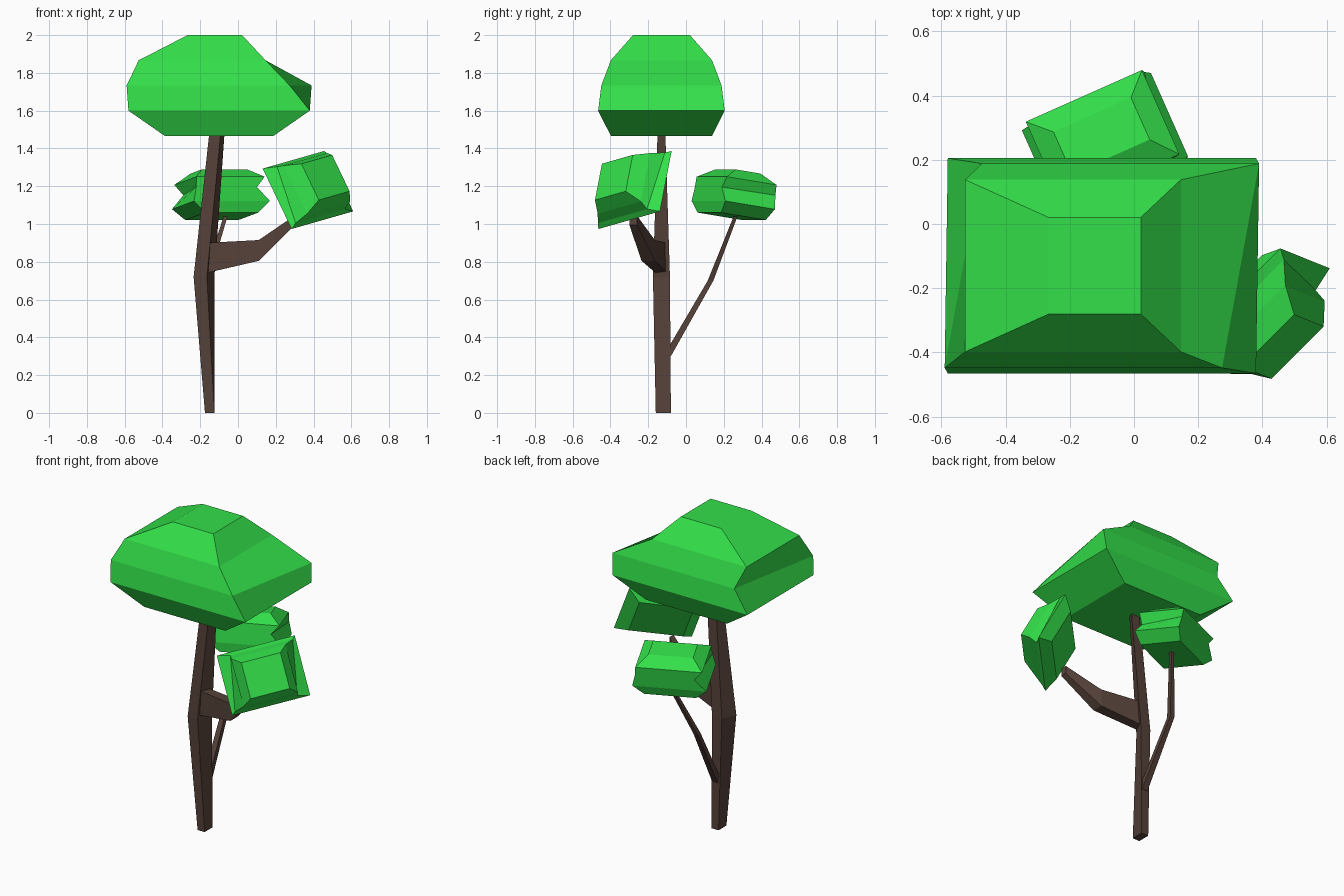
import bpy
import bmesh
from mathutils import Vector

cube = bpy.data.objects.get("Cube")
if cube:
    bpy.data.objects.remove(cube, do_unlink=True)

RIGHT, BACK, UP = Vector((1, 0, 0)), Vector((0, 1, 0)), Vector((0, 0, 1))


def make_material(name, red, green, blue):
    material = bpy.data.materials.new(name)
    material.use_nodes = True
    material.diffuse_color = (red, green, blue, 1)
    shader = material.node_tree.nodes["Principled BSDF"]
    shader.inputs["Base Color"].default_value = material.diffuse_color
    shader.inputs["Roughness"].default_value = 0.9
    return material


leaf_green = make_material("leaf green", 0.033, 0.74, 0.068)
dark_bark = make_material("dark bark", 0.093, 0.054, 0.042)


def four_corners(centre, along, across, length, depth, skew=0):
    """Corners of a rectangle whose two long sides slide apart by the skew."""
    corners = []
    for side_along, side_across in ((-1, -1), (1, -1), (1, 1), (-1, 1)):
        slide = side_along * length / 2 + side_across * skew
        corners.append(centre + along * slide + across * side_across * depth / 2)
    return corners


def skin_rings(name, rings, material):
    """Join the rings into one closed, flat-shaded solid."""
    bm = bmesh.new()
    loops = [[bm.verts.new(corner) for corner in ring] for ring in rings]
    for lower, upper in zip(loops, loops[1:]):
        for side in range(len(lower)):
            bm.faces.new((lower[side - 1], lower[side], upper[side], upper[side - 1]))
    bm.faces.new(loops[0])
    bm.faces.new(loops[-1])
    bmesh.ops.recalc_face_normals(bm, faces=bm.faces)
    mesh = bpy.data.meshes.new(name)
    bm.to_mesh(mesh)
    bm.free()
    mesh.materials.append(material)
    part = bpy.data.objects.new(name, mesh)
    bpy.context.collection.objects.link(part)


def make_limb(name, along, across, *sections):
    """Tapered four-sided limb through (centre, length, depth, skew) sections."""
    rings = []
    for centre, *sizes in sections:
        rings.append(four_corners(Vector(centre), along, across, *sizes))
    skin_rings(name, rings, dark_bark)


def make_clump(name, centre, along, across, length, depth, height,
               length_scales, depth_scales, curve=1, lean=0):
    """Faceted leaf clump: underside, rim, skewed shoulder, upper ring and cap."""
    along = Vector(along).normalized()
    normal = along.cross(Vector(across)).normalized()
    across = normal.cross(along)
    levels = [-height / 3] + [height * (step / 3) ** curve for step in range(4)]
    skews = (0, 0, length * 0.06, 0, 0)
    leans = (0, 0, 0, lean, lean / 4)
    rings = []
    for level, long_scale, deep_scale, skew, shift in zip(
            levels, length_scales, depth_scales, skews, leans):
        middle = Vector(centre) + normal * level + along * shift
        rings.append(four_corners(middle, along, across,
                                  length * long_scale, depth * deep_scale, skew))
    skin_rings(name, rings, leaf_green)


# Trunk, leaning outwards at the fork
make_limb("trunk", RIGHT, BACK,
          ((-0.15, -0.12, 0), 0.05, 0.08),
          ((-0.18, -0.13, 0.72), 0.07, 0.09, 0.02),
          ((-0.11, -0.13, 1.5), 0.06, 0.04, 0.01))

# Thick branch to the left, with upright sections
make_limb("side_branch", BACK, UP,
          ((-0.17, -0.13, 0.82), 0.06, 0.16),
          ((0.11, -0.2, 0.86), 0.07, 0.11),
          ((0.3, -0.28, 1.02), 0.04, 0.05))

# Thin branch climbing backwards
make_limb("back_branch", RIGHT, BACK,
          ((-0.15, -0.1, 0.3), 0.04, 0.04),
          ((-0.17, 0.13, 0.7), 0.03, 0.03),
          ((-0.06, 0.27, 1.06), 0.02, 0.02))

# Leaf clumps: the crown, then one at the end of each branch
make_clump("main_crown", (-0.1, -0.13, 1.6), RIGHT, BACK,
           length=0.96, depth=0.67, height=0.4,
           length_scales=(0.6, 1, 0.9, 0.7, 0.3),
           depth_scales=(0.8, 1, 0.95, 0.8, 0.45), lean=-0.09)
make_clump("side_leaves", (0.37, -0.27, 1.18), (0.7, 0.7, 0.2), (-0.4, 0.2, 0.9),
           length=0.47, depth=0.36, height=0.16,
           length_scales=(0.7, 1, 0.8, 0.7, 0.5),
           depth_scales=(0.7, 1, 0.9, 0.8, 0.6), curve=1.6)
make_clump("back_leaves", (-0.09, 0.25, 1.1), (0.9, 0.4, 0), (-0.4, 0.9, -0.15),
           length=0.44, depth=0.29, height=0.18,
           length_scales=(0.7, 1, 0.8, 0.9, 0.6),
           depth_scales=(0.9, 1, 1, 1, 0.5), curve=0.8)
